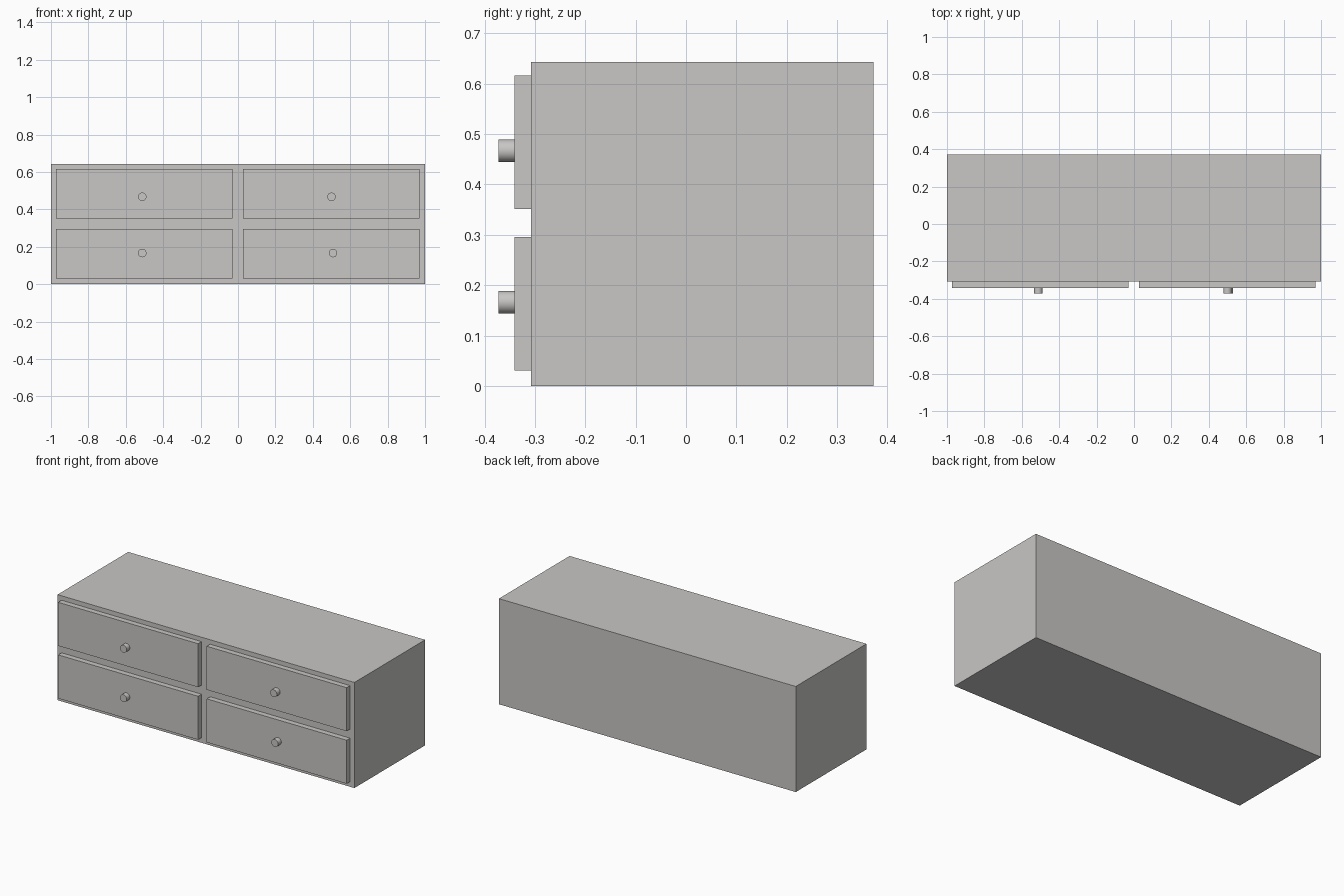
import bpy
import math

if "Cube" in bpy.data.objects:
    bpy.data.objects.remove(bpy.data.objects["Cube"])

grey = bpy.data.materials.new("warm grey")
grey.diffuse_color = (0.58, 0.57, 0.56, 1)
grey.use_nodes = True
grey.node_tree.nodes["Principled BSDF"].inputs["Base Color"].default_value = grey.diffuse_color


def finish(name):
    ob = bpy.context.object
    ob.name = name
    ob.data.materials.append(grey)
    return ob


def box(name, x, y, z):
    # Box from (min, max) ranges on each axis
    bpy.ops.mesh.primitive_cube_add(size=1, location=[sum(r) / 2 for r in (x, y, z)])
    ob = finish(name)
    ob.scale = [r[1] - r[0] for r in (x, y, z)]
    bpy.ops.object.transform_apply(location=False, rotation=False, scale=True)


def knob(name, x, z):
    # Short round knob pointing forward, slightly sunk into the drawer
    bpy.ops.mesh.primitive_cylinder_add(vertices=32, radius=0.0225, depth=0.033,
                                        location=(x, -0.3555, z),
                                        rotation=(math.pi / 2, 0, 0))
    finish(name)
    bpy.ops.object.shade_smooth_by_angle(angle=math.radians(40))


# Cabinet carcass
box("cabinet", (-1, 1), (-0.308, 0.372), (0, 0.643))

# Drawer fronts and knobs
knob_x = {("left", "lower"): -0.512, ("left", "upper"): -0.512,
          ("right", "lower"): 0.508, ("right", "upper"): 0.5}
for side, xr in (("left", (-0.973, -0.03)), ("right", (0.028, 0.971))):
    for row, zr, kz in (("lower", (0.031, 0.296), 0.166), ("upper", (0.351, 0.616), 0.467)):
        box(f"drawer_{row}_{side}", xr, (-0.341, -0.307), zr)
        knob(f"knob_{row}_{side}", knob_x[side, row], kz)
